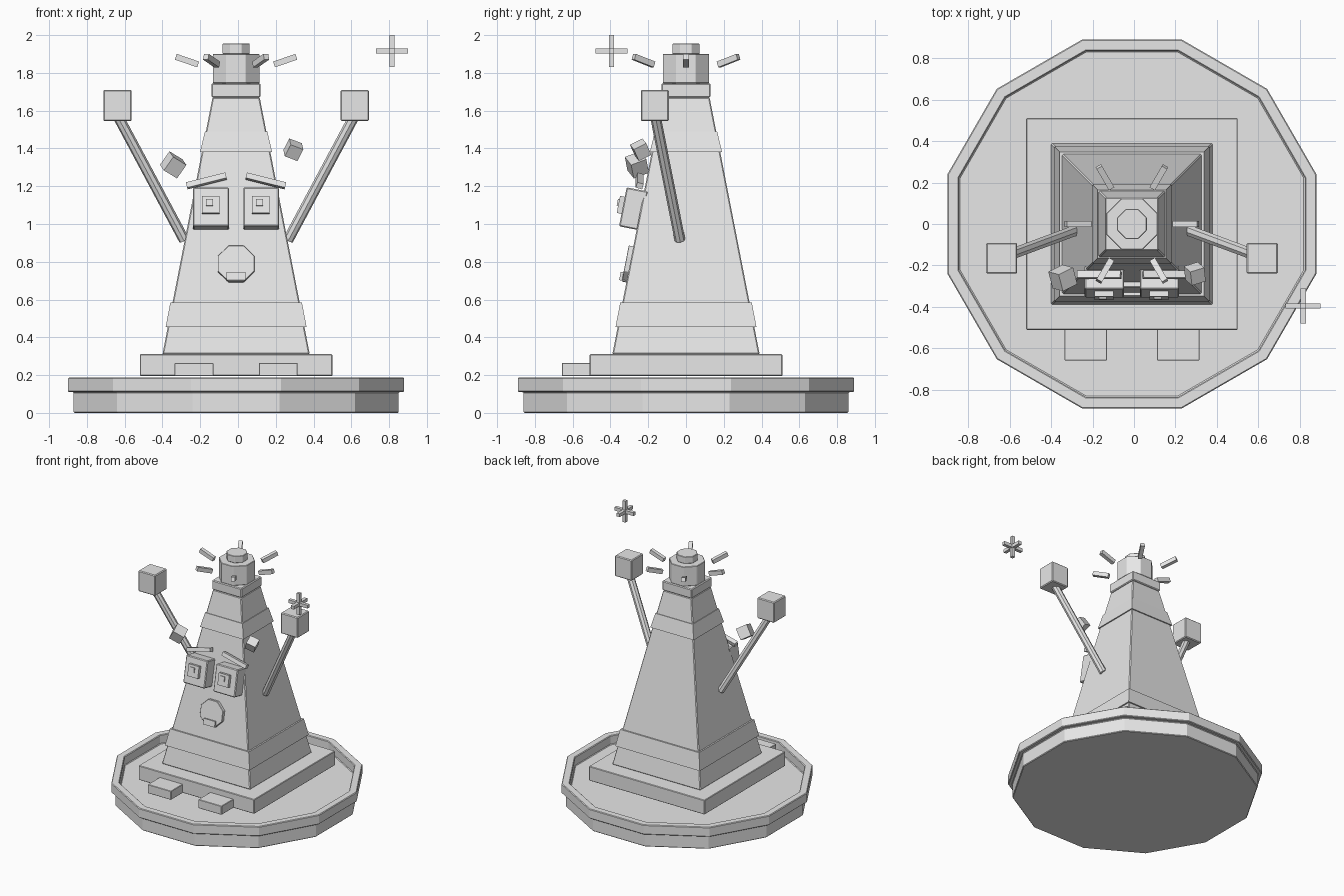
import bpy, math
from mathutils import Vector, Matrix, Euler

if "Cube" in bpy.data.objects:
    bpy.data.objects.remove(bpy.data.objects["Cube"])

CX = -0.01                      # axis of the tower
LEAN = math.atan(0.195)         # slope of the tower walls

grey = bpy.data.materials.new("plain grey")
grey.diffuse_color = (0.8, 0.8, 0.8, 1)
grey.use_nodes = True
grey.node_tree.nodes["Principled BSDF"].inputs["Base Color"].default_value = grey.diffuse_color


def finish(name, verts, faces, matrix=Matrix(), bevel=0.0):
    mesh = bpy.data.meshes.new(name)
    mesh.from_pydata(verts, [], faces)
    mesh.materials.append(grey)
    obj = bpy.data.objects.new(name, mesh)
    bpy.context.collection.objects.link(obj)
    obj.matrix_world = matrix
    if bevel:
        mod = obj.modifiers.new("soft edge", 'BEVEL')
        mod.width = bevel
        mod.segments = 1
        mod.limit_method = 'ANGLE'
    return obj


def prism(name, sides, profile, matrix=None, bevel=0.0):
    """Stack of flat-sided rings given as (apothem, height), capped at both ends."""
    verts, faces = [], []
    for a, z in profile:
        r = a / math.cos(math.pi / sides)
        for i in range(sides):
            t = 2 * math.pi * (i + 0.5) / sides
            verts.append((r * math.cos(t), r * math.sin(t), z))
    for k in range(len(profile) - 1):
        for i in range(sides):
            j = (i + 1) % sides
            faces.append((k * sides + i, k * sides + j, (k + 1) * sides + j, (k + 1) * sides + i))
    faces.append(tuple(reversed(range(sides))))
    faces.append(tuple(range((len(profile) - 1) * sides, len(profile) * sides)))
    if matrix is None:
        matrix = Matrix.Translation((CX, 0, 0))
    return finish(name, verts, faces, matrix, bevel)


def box(name, center, size, rot=(0, 0, 0), bevel=0.0, parent=Matrix()):
    x, y, z = (s / 2 for s in size)
    verts = [(i * x, j * y, k * z) for k in (-1, 1) for j in (-1, 1) for i in (-1, 1)]
    faces = [(0, 2, 3, 1), (4, 5, 7, 6), (0, 1, 5, 4), (2, 6, 7, 3), (0, 4, 6, 2), (1, 3, 7, 5)]
    m = parent @ Matrix.Translation(center) @ Euler(rot).to_matrix().to_4x4()
    return finish(name, verts, faces, m, bevel)


# Twelve-sided base with a raised rim
prism("base", 12, [(0.86, 0), (0.86, 0.11), (0.89, 0.11), (0.89, 0.187),
                   (0.833, 0.187), (0.833, 0.115)], bevel=0.005)

# Plinth and the two feet
box("plinth", (CX, 0, 0.253), (1.02, 1.02, 0.115), bevel=0.004)
for side, s in (("left", -1), ("right", 1)):
    box(side + "_foot", (CX + s * 0.223, -0.575, 0.23), (0.205, 0.165, 0.07), bevel=0.003)

# Tapering tower, trim bands and top
prism("tower", 4, [(0.39, 0.31), (0.125, 1.67)], bevel=0.006)
prism("lower_band", 4, [(0.373, 0.455), (0.348, 0.585)])
prism("upper_band", 4, [(0.191, 1.38), (0.165, 1.49)])
prism("collar", 4, [(0.13, 1.67), (0.13, 1.745)], bevel=0.006)
prism("lantern", 8, [(0.123, 1.745), (0.123, 1.9)], bevel=0.003)
prism("lantern_cap", 8, [(0.072, 1.9), (0.072, 1.955)], bevel=0.003)

# Six rays around the lantern, tilted upwards
for i in range(6):
    spin = Matrix.Translation((CX, 0, 1.865)) @ Matrix.Rotation(i * math.pi / 3, 4, 'Z')
    box("ray", (0.26, 0, 0), (0.125, 0.03, 0.032), (0, -math.radians(19), 0), parent=spin)

# Arms, hands, eyes and brows
for side, s in (("left", -1), ("right", 1)):
    start = Vector((CX + s * 0.275, -0.032, 0.915))
    end = Vector((CX + s * 0.62, -0.16, 1.56))
    aim = (end - start).to_track_quat('Z', 'Y').to_matrix().to_4x4()
    prism(side + "_arm", 8, [(0.026, 0), (0.026, (end - start).length)],
          Matrix.Translation(start) @ aim)
    box(side + "_hand", (CX + s * 0.628, -0.165, 1.627), (0.15, 0.148, 0.165), bevel=0.006)

    eye = (Matrix.Translation((CX + s * 0.133, -0.278, 1.08))
           @ Matrix.Rotation(-LEAN, 4, 'X'))
    box(side + "_eye", (0, 0, 0), (0.19, 0.115, 0.21), bevel=0.006, parent=eye)
    box(side + "_pupil", (-0.002, -0.066, 0.008), (0.092, 0.034, 0.092), parent=eye)
    box(side + "_glint", (-0.008, -0.085, 0.018), (0.037, 0.012, 0.037), parent=eye)
    box(side + "_brow", (CX + s * 0.157, -0.245, 1.228), (0.215, 0.035, 0.03),
        (-LEAN * 1.5, s * math.radians(14), 0))

# Open mouth and tongue lying on the front wall
mouth = Matrix.Translation((CX, -0.302, 0.787)) @ Matrix.Rotation(-LEAN, 4, 'X')
prism("mouth", 8, [(0.097, -0.012), (0.097, 0.02)],
      mouth @ Matrix.Rotation(math.pi / 2, 4, 'X'), bevel=0.002)
box("tongue", (0, -0.02, -0.07), (0.1, 0.03, 0.045), parent=mouth)

# Loose cubes floating by the head
box("left_loose_cube", (-0.343, -0.26, 1.313), (0.088,) * 3, (0.4, 0.5, 0.45))
box("right_loose_cube", (0.293, -0.24, 1.393), (0.074,) * 3, (0.5, 0.35, 0.3))

# Floating sparkle of three crossed bars
for axis in range(3):
    size = [0.026] * 3
    size[axis] = 0.17
    box("sparkle_bar", (0.815, -0.395, 1.915), size)
